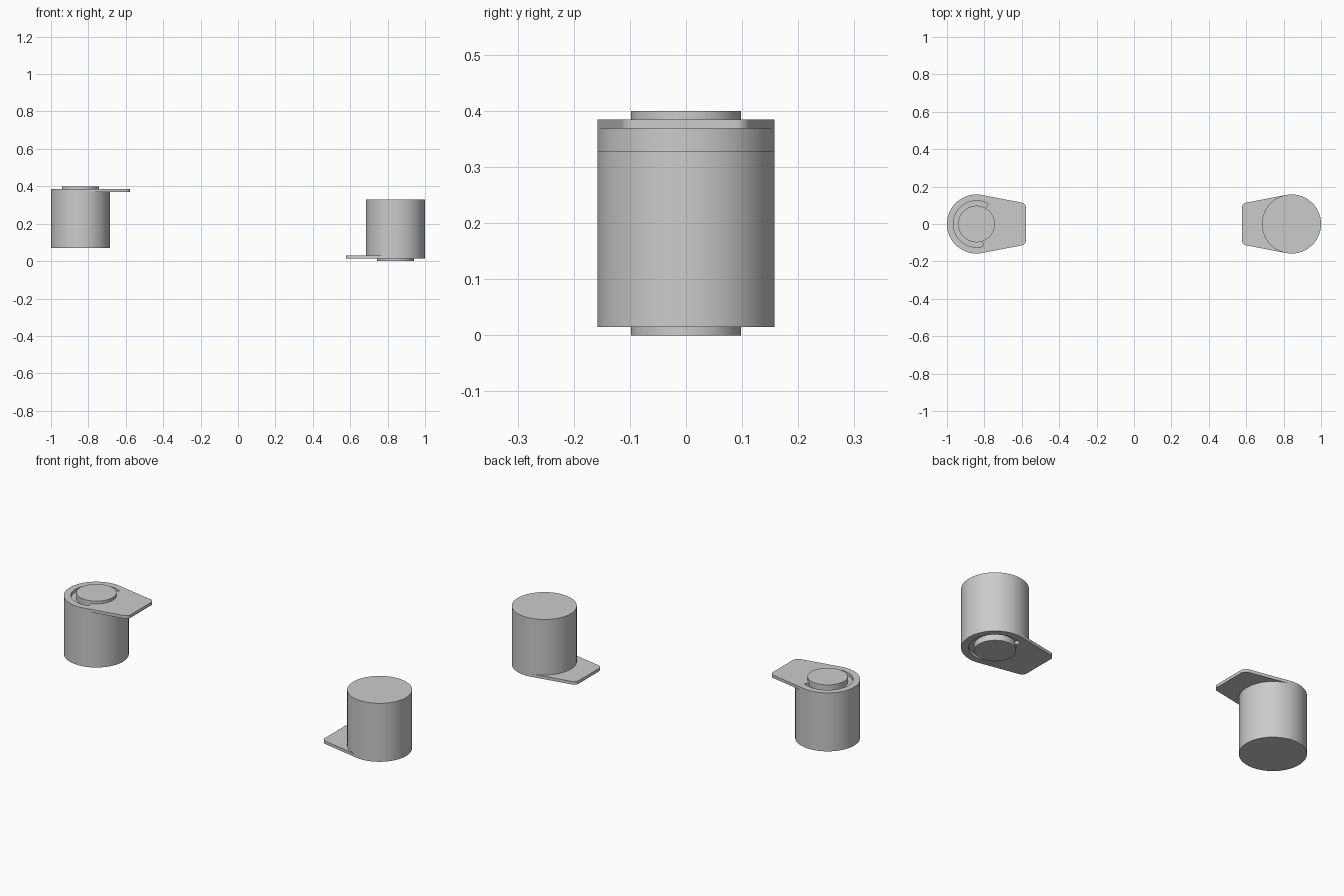
import bpy, bmesh
from math import sin, cos, pi, radians, hypot
from mathutils import Matrix, Vector

if "Cube" in bpy.data.objects:
    bpy.data.objects.remove(bpy.data.objects["Cube"])

CX, R = -0.842, 0.158
TOP, PLATE_BOTTOM, BASE = 0.385, 0.369, 0.071


def arc(r, a0, a1, n, cx=CX, cy=0.0):
    return [(cx + r * cos(radians(a0 + (a1 - a0) * i / n)),
             cy + r * sin(radians(a0 + (a1 - a0) * i / n))) for i in range(n + 1)]


def prism(name, outline, z0, z1):
    bm = bmesh.new()
    face = bm.faces.new([bm.verts.new((x, y, z0)) for x, y in outline])
    ext = bmesh.ops.extrude_face_region(bm, geom=[face])
    bmesh.ops.translate(bm, vec=(0, 0, z1 - z0),
                        verts=[v for v in ext['geom'] if isinstance(v, bmesh.types.BMVert)])
    bmesh.ops.recalc_face_normals(bm, faces=bm.faces)
    mesh = bpy.data.meshes.new(name)
    bm.to_mesh(mesh)
    bm.free()
    ob = bpy.data.objects.new(name, mesh)
    bpy.context.collection.objects.link(ob)
    return ob


# Round body and centre pin
body = prism("body_left", arc(R, 0, 360, 96)[:-1], BASE, PLATE_BOTTOM)
pin = prism("pin_left", arc(0.098, 0, 360, 72)[:-1], PLATE_BOTTOM, 0.4)

# Top plate: circle tapering tangentially into a tab with rounded corners
t = radians(79)
end_x, cr = -0.577, 0.028
corner_x = end_x - cr
corner_y = (R - cr - (corner_x - CX) * cos(t)) / sin(t)
outline = (arc(R, 79, 281, 60)
           + arc(cr, -79, 0, 8, corner_x, -corner_y)
           + arc(cr, 0, 79, 8, corner_x, corner_y))
plate = prism("tab_plate_left", outline, PLATE_BOTTOM, TOP)

# C-shaped slot around the pin
slot = prism("slot_cutter", arc(0.124, 60, 288, 48) + arc(0.092, 288, 60, 48),
             PLATE_BOTTOM - 0.02, TOP + 0.02)
mod = plate.modifiers.new("slot", 'BOOLEAN')
mod.operation = 'DIFFERENCE'
mod.solver = 'EXACT'
mod.object = slot
bpy.context.view_layer.objects.active = plate
plate.select_set(True)
bpy.ops.object.modifier_apply(modifier=mod.name)
bpy.data.objects.remove(slot)

# Smooth round sides
for ob in (body, pin, plate):
    ob.select_set(True)
bpy.ops.object.shade_smooth_by_angle(angle=radians(30))

# Second unit: turned upside down about the y axis
flip = Matrix.Translation((0, 0, 0.4)) @ Matrix.Rotation(pi, 4, 'Y')
for ob in (body, pin, plate):
    twin = ob.copy()
    twin.data = ob.data.copy()
    twin.name = ob.name.replace("left", "right")
    twin.data.transform(flip)
    bpy.context.collection.objects.link(twin)
